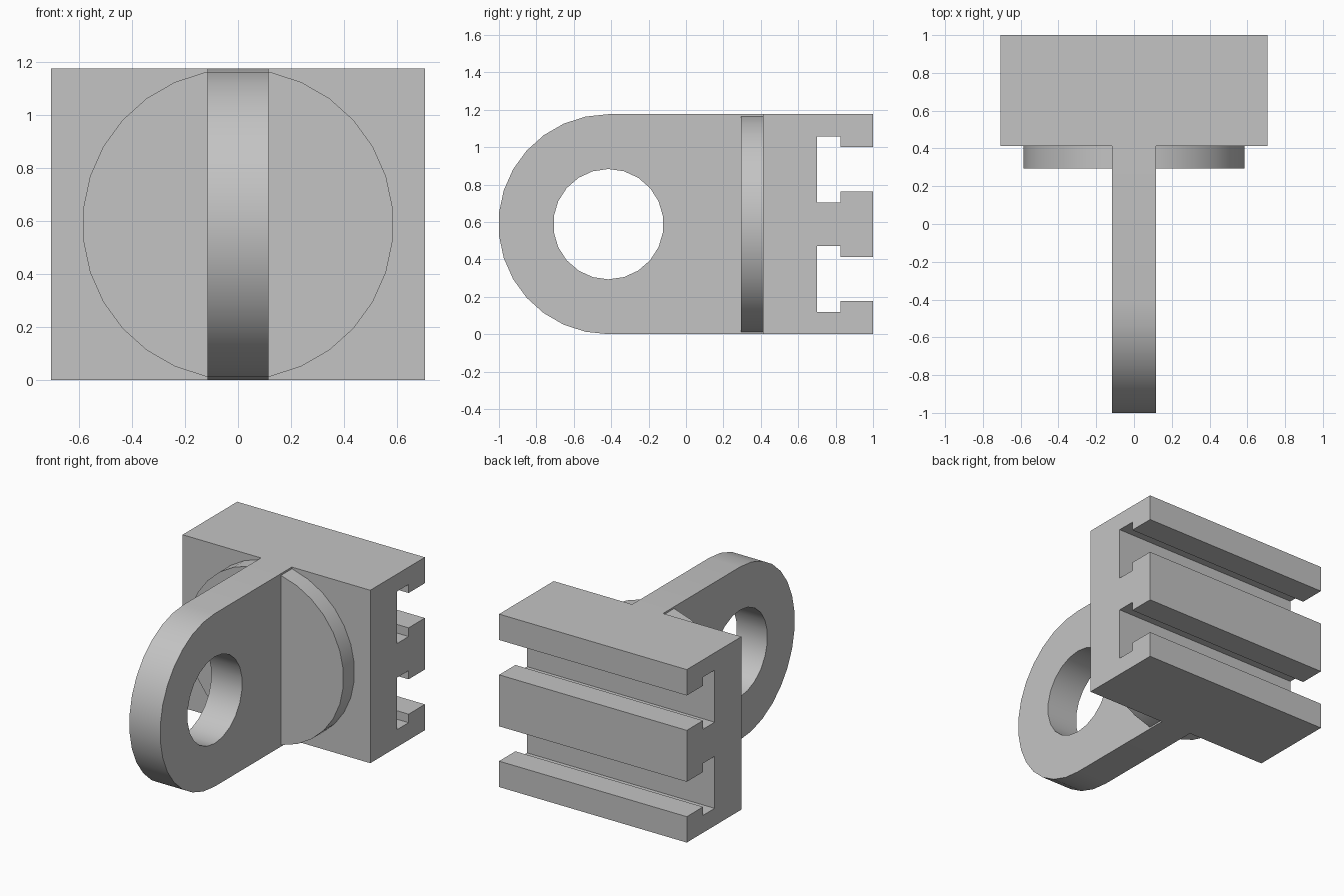
import bpy, bmesh
from math import pi, sin, cos, radians

if "Cube" in bpy.data.objects:
    bpy.data.objects.remove(bpy.data.objects["Cube"])

R = 0.588            # outer radius, also half the height
EYE_Y = -0.415       # centre of the eye
FACE_Y = 0.413       # front face of the block

steel = bpy.data.materials.new("plain grey")
steel.use_nodes = True
grey = (0.55, 0.55, 0.55, 1)
steel.diffuse_color = grey
steel.node_tree.nodes["Principled BSDF"].inputs["Base Color"].default_value = grey


def finish(ob):
    ob.data.materials.append(steel)
    bpy.ops.object.select_all(action='DESELECT')
    ob.select_set(True)
    bpy.context.view_layer.objects.active = ob
    bpy.ops.object.shade_smooth_by_angle(angle=radians(30))


def extrude_profile(name, loops, half):
    """Fill closed (y, z) loops, inner ones as holes, and extrude along x."""
    bm = bmesh.new()
    for loop in loops:
        vs = [bm.verts.new((-half, y, z)) for y, z in loop]
        for a, b in zip(vs, vs[1:] + vs[:1]):
            bm.edges.new((a, b))
    bmesh.ops.triangle_fill(bm, edges=bm.edges[:], use_beauty=True, normal=(1, 0, 0))
    res = bmesh.ops.extrude_face_region(bm, geom=bm.faces[:], use_keep_orig=True)
    moved = [g for g in res["geom"] if isinstance(g, bmesh.types.BMVert)]
    bmesh.ops.translate(bm, verts=moved, vec=(2 * half, 0, 0))
    bmesh.ops.recalc_face_normals(bm, faces=bm.faces[:])
    me = bpy.data.meshes.new(name)
    bm.to_mesh(me)
    bm.free()
    ob = bpy.data.objects.new(name, me)
    bpy.context.collection.objects.link(ob)
    finish(ob)


def arc(r, sides, count):
    """Points from straight up round the front of the eye."""
    return [(EYE_Y - r * sin(2 * pi * i / sides), R + r * cos(2 * pi * i / sides))
            for i in range(count)]


# Eye plate with a round hole
outer = arc(R, 30, 16) + [(FACE_Y, 0), (FACE_Y, 2 * R)]
extrude_profile("eye_plate", [outer, arc(0.295, 22, 22)], 0.116)

# Mounting block with two T-slots in its back, mirrored about mid height
mouth_y, floor_y = 0.825, 0.70
lower = [(FACE_Y, 0), (1, 0), (1, 0.176), (mouth_y, 0.176), (mouth_y, 0.118),
         (floor_y, 0.118), (floor_y, 0.472), (mouth_y, 0.472),
         (mouth_y, 0.413), (1, 0.413)]
upper = [(y, 2 * R - z) for y, z in reversed(lower)]
extrude_profile("slotted_block", [lower + upper], 0.706)

# Round boss between plate and block
bpy.ops.mesh.primitive_cylinder_add(vertices=30, radius=R, depth=0.118,
                                    location=(0, FACE_Y - 0.059, R),
                                    rotation=(pi / 2, 0, 0))
boss = bpy.context.object
boss.name = "round_boss"
finish(boss)
